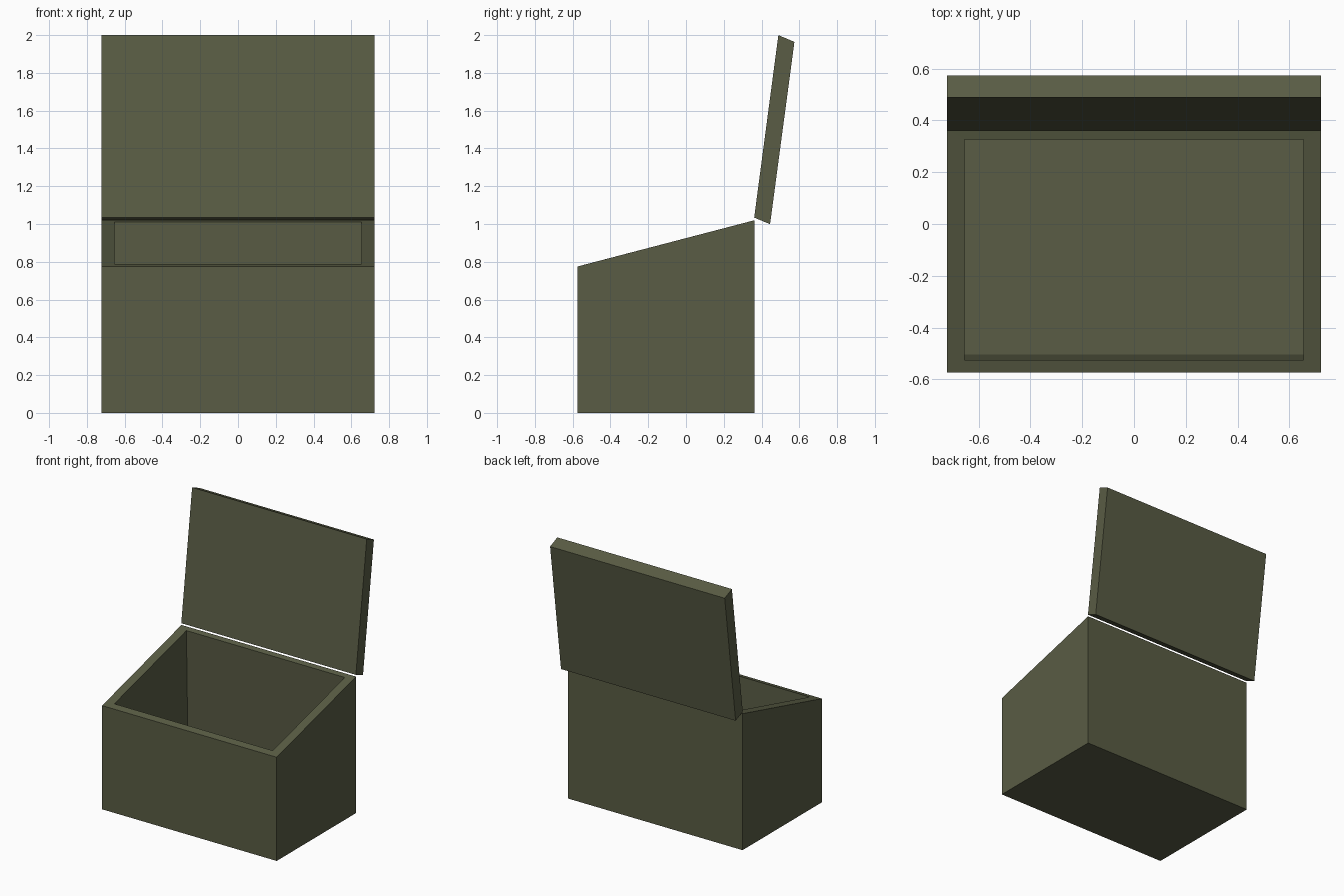
import bpy, bmesh

if "Cube" in bpy.data.objects:
    bpy.data.objects.remove(bpy.data.objects["Cube"])

# One olive material for the whole model
olive = bpy.data.materials.new("olive_drab")
olive.diffuse_color = (0.100, 0.107, 0.058, 1.0)
olive.use_nodes = True
olive.node_tree.nodes["Principled BSDF"].inputs["Base Color"].default_value = olive.diffuse_color


def loft(name, loops):
    """Join successive four-sided loops and cap both ends."""
    bm = bmesh.new()
    rings = [[bm.verts.new(p) for p in loop] for loop in loops]
    for a, b in zip(rings, rings[1:]):
        for i in range(4):
            j = (i + 1) % 4
            bm.faces.new((a[i], a[j], b[j], b[i]))
    bm.faces.new(rings[0][::-1])
    bm.faces.new(rings[-1])
    bmesh.ops.recalc_face_normals(bm, faces=bm.faces)
    mesh = bpy.data.meshes.new(name)
    bm.to_mesh(mesh)
    bm.free()
    mesh.materials.append(olive)
    obj = bpy.data.objects.new(name, mesh)
    bpy.context.collection.objects.link(obj)
    return obj


def rect(hx, y0, z0, y1, z1):
    """Rectangle symmetric in x, with separate front and back heights."""
    return [(-hx, y0, z0), (hx, y0, z0), (hx, y1, z1), (-hx, y1, z1)]


# Hollow bin: outer base, sloped rim, inner rim, level floor
loft("bin_body", [
    rect(0.722, -0.574, 0.0, 0.363, 0.0),
    rect(0.722, -0.574, 0.775, 0.363, 1.02),
    rect(0.655, -0.525, 0.788, 0.326, 1.01),
    rect(0.655, -0.504, 0.06, 0.345, 0.06),
])

# Open lid: slanted slab standing behind the rim
loft("open_lid", [
    rect(0.722, 0.361, 1.034, 0.445, 0.999),
    rect(0.722, 0.489, 2.0, 0.574, 1.964),
])
